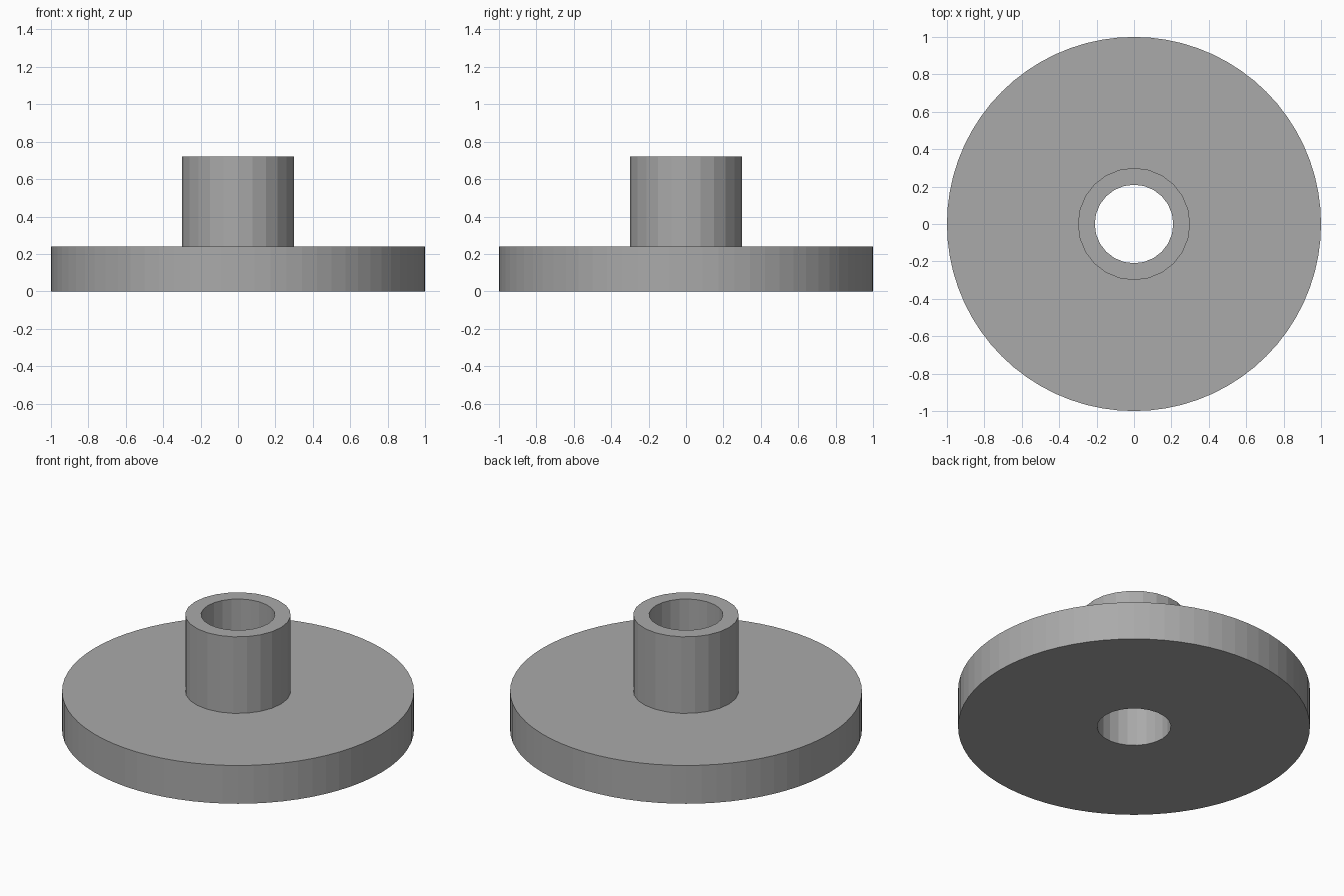
import bpy, bmesh
from math import cos, sin, pi

cube = bpy.data.objects.get("Cube")
if cube:
    bpy.data.objects.remove(cube)

BORE, HUB, RIM = 0.21, 0.3, 1.0
DISC_TOP, HUB_TOP = 0.24, 0.72
HUB_SIDES, RIM_SIDES = 24, 72

grey = bpy.data.materials.new("plain grey")
grey.use_nodes = True
grey.diffuse_color = (0.4, 0.4, 0.4, 1)
grey.node_tree.nodes["Principled BSDF"].inputs["Base Color"].default_value = grey.diffuse_color

bm = bmesh.new()


def ring(radius, z, sides):
    angles = [pi / 2 + 2 * pi * i / sides for i in range(sides)]
    verts = [bm.verts.new((radius * cos(a), radius * sin(a), z)) for a in angles]
    for i in range(sides):
        bm.edges.new((verts[i - 1], verts[i]))
    return verts


def bridge(a, b):
    """Join two rings whose side counts divide evenly."""
    step = len(b) // len(a)
    for i in range(len(a)):
        j = (i + 1) % len(a)
        outer = [b[(i * step + k) % len(b)] for k in range(step + 1)]
        bm.faces.new([a[j], a[i]] + outer)


# Closed section: bore, hub lip, hub wall, disc top, rim, underside
section = [(BORE, 0, HUB_SIDES), (BORE, HUB_TOP, HUB_SIDES),
           (HUB, HUB_TOP, HUB_SIDES), (HUB, DISC_TOP, HUB_SIDES),
           (RIM, DISC_TOP, RIM_SIDES), (RIM, 0, RIM_SIDES)]
rings = [ring(*s) for s in section]
for a, b in zip(rings, rings[1:]):
    bridge(a, b)
bridge(rings[0], rings[-1])
bmesh.ops.recalc_face_normals(bm, faces=bm.faces)

mesh = bpy.data.meshes.new("flanged_hub")
bm.to_mesh(mesh)
bm.free()
mesh.materials.append(grey)
flange = bpy.data.objects.new("flanged_hub", mesh)
bpy.context.collection.objects.link(flange)
